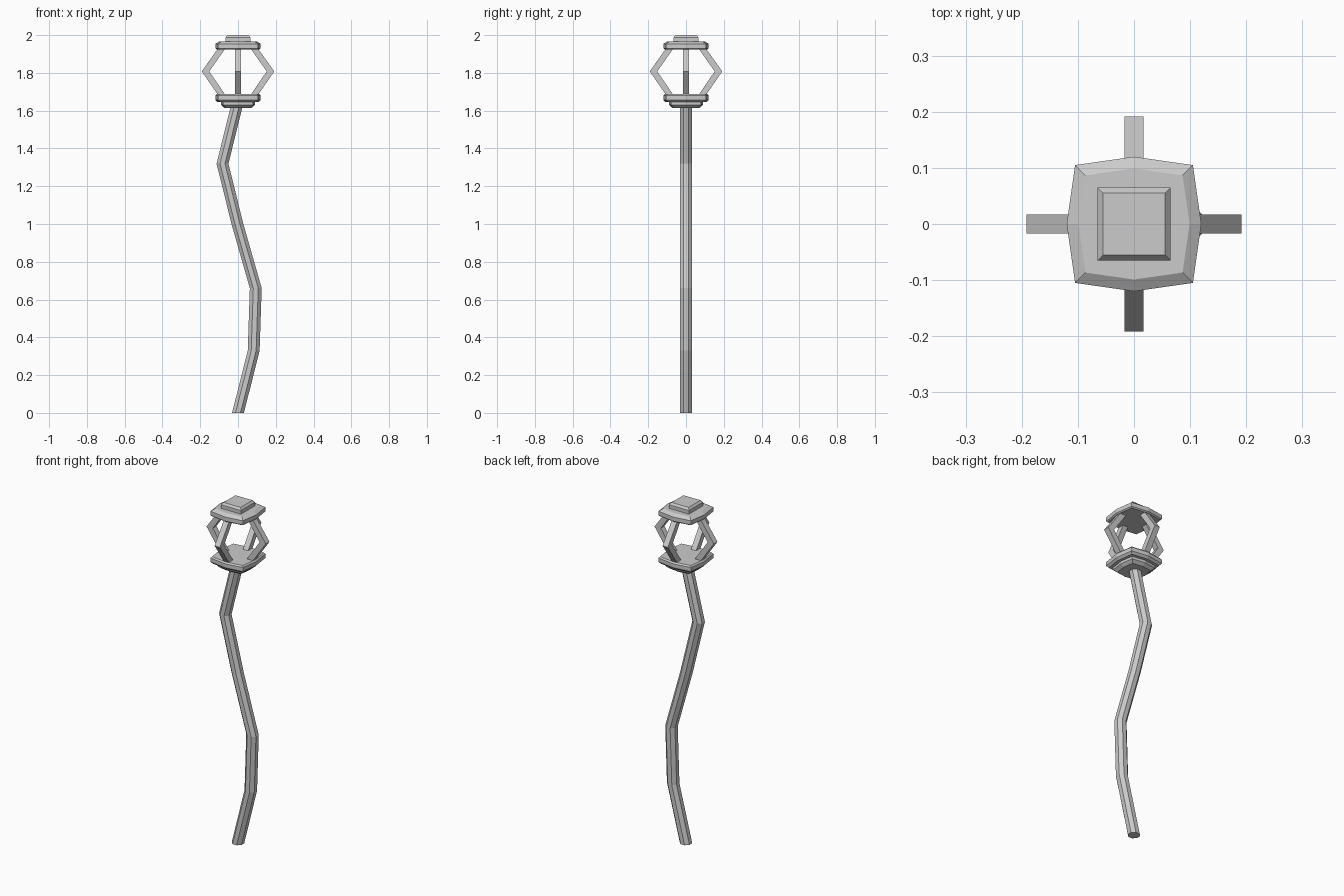
import bpy
from math import cos, sin, pi
from mathutils import Matrix

if "Cube" in bpy.data.objects:
    bpy.data.objects.remove(bpy.data.objects["Cube"])


def make_object(name, verts, faces):
    mesh = bpy.data.meshes.new(name)
    mesh.from_pydata(verts, [], faces)
    obj = bpy.data.objects.new(name, mesh)
    bpy.context.collection.objects.link(obj)
    return obj


def loft(name, rings):
    """Skin a stack of equal-sized rings and cap both ends."""
    n = len(rings[0])
    verts = [v for ring in rings for v in ring]
    faces = [tuple(reversed(range(n))), tuple(range(len(verts) - n, len(verts)))]
    for r in range(len(rings) - 1):
        for i in range(n):
            a, b = r * n + i, r * n + (i + 1) % n
            faces.append((a, b, b + n, a + n))
    return make_object(name, verts, faces)


def plate_ring(size, z):
    """Square outline with bulged sides; size is the side-middle distance."""
    c = size - 0.015 * size / 0.12
    outline = [(size, 0), (c, c), (0, size), (-c, c),
               (-size, 0), (-c, -c), (0, -size), (c, -c)]
    return [(x, y, z) for x, y in outline]


def square_ring(h, z):
    return [(h, h, z), (-h, h, z), (-h, -h, z), (h, -h, z)]


# Crooked pole
path = [(0, 0), (0.083, 0.33), (0.094, 0.66), (-0.003, 1.0), (-0.082, 1.32), (0, 1.65)]
R = 0.034
loft("pole", [[(x + R * cos(pi * (i + 0.5) / 4), R * sin(pi * (i + 0.5) / 4), z)
               for i in range(8)] for x, z in path])

# Lantern plates
plates = {
    "lantern_foot": [(0.072, 1.615), (0.09, 1.63), (0.09, 1.65)],
    "lantern_base": [(0.108, 1.645), (0.12, 1.657), (0.12, 1.68), (0.113, 1.688)],
    "lantern_roof": [(0.113, 1.924), (0.12, 1.93), (0.12, 1.954), (0.099, 1.967)],
}
for name, profile in plates.items():
    loft(name, [plate_ring(s, z) for s, z in profile])

# Square cap
loft("lantern_cap", [square_ring(h, z) for h, z in
                     [(0.065, 1.96), (0.065, 1.988), (0.055, 2.0)]])

# Four bent bars around the lantern: (inner, outer, z)
bar = [(0.066, 0.105, 1.682), (0.152, 0.192, 1.808), (0.066, 0.105, 1.93)]
for k in range(4):
    rings = [[(a, -0.017, z), (b, -0.017, z), (b, 0.017, z), (a, 0.017, z)]
             for a, b, z in bar]
    obj = loft(f"lantern_bar_{k + 1}", rings)
    obj.data.transform(Matrix.Rotation(k * pi / 2, 4, 'Z'))
